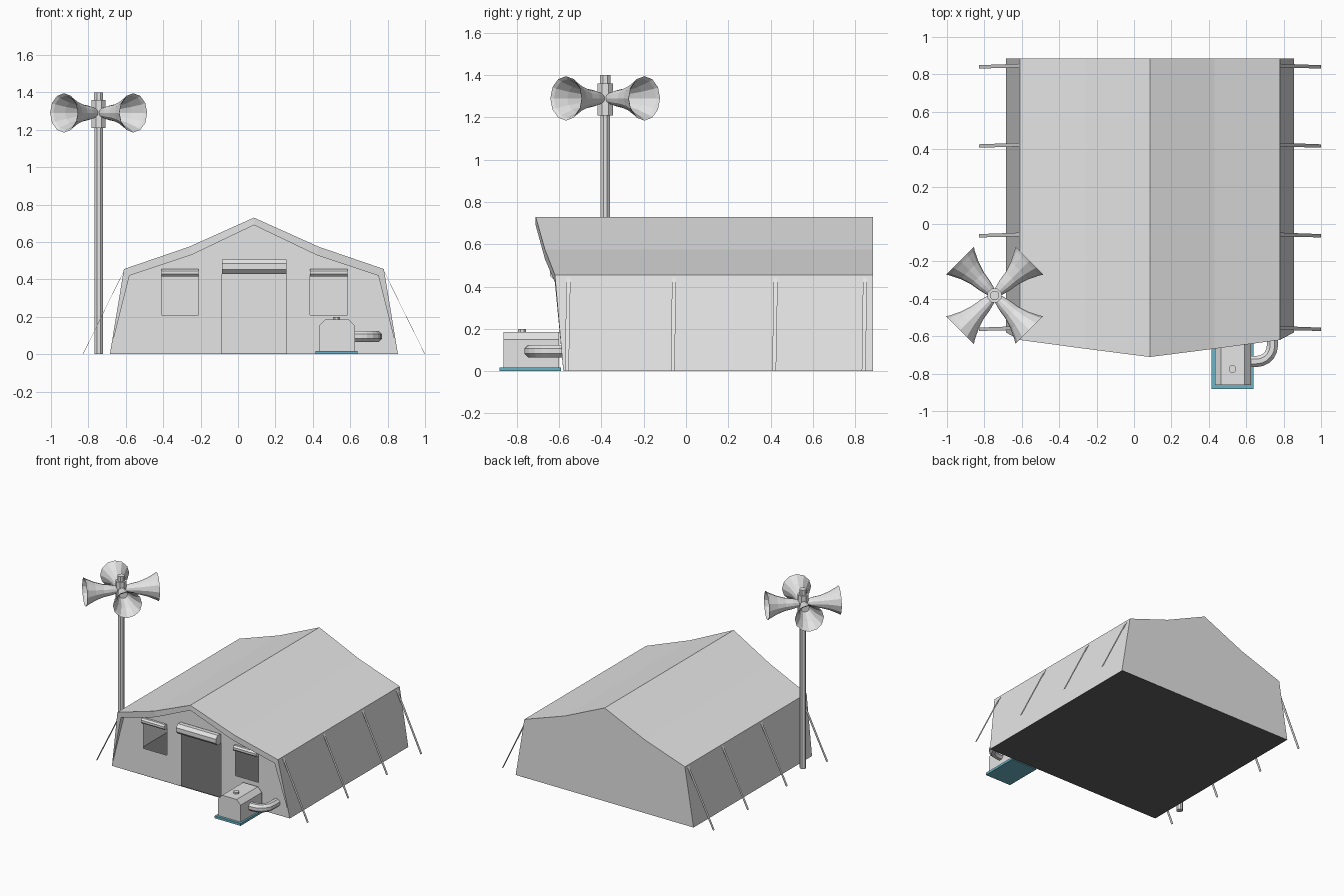
import bpy
import bmesh
from math import cos, sin, pi
from mathutils import Vector

cube = bpy.data.objects.get("Cube")
if cube:
    bpy.data.objects.remove(cube, do_unlink=True)


def material(name, r, g, b):
    m = bpy.data.materials.new(name)
    m.use_nodes = True
    m.diffuse_color = (r, g, b, 1)
    m.node_tree.nodes["Principled BSDF"].inputs["Base Color"].default_value = (r, g, b, 1)
    return m


GREY = material("light grey", 0.78, 0.78, 0.78)
DARK = material("dark floor grey", 0.12, 0.12, 0.12)
TEAL = material("teal", 0.15, 0.45, 0.55)


def finish(name, bm, mat, fix=True):
    if fix:
        bmesh.ops.recalc_face_normals(bm, faces=bm.faces)
    me = bpy.data.meshes.new(name)
    bm.to_mesh(me)
    bm.free()
    me.materials.append(mat)
    ob = bpy.data.objects.new(name, me)
    bpy.context.collection.objects.link(ob)
    return ob


def strip(bm, a, b):
    """Quads between two open loops of vertices."""
    for i in range(len(a) - 1):
        quad = []
        for v in (a[i], a[i + 1], b[i + 1], b[i]):
            if v not in quad:
                quad.append(v)
        bm.faces.new(quad)


def tube(name, path, radii, sides=8, mat=GREY, open_end=False):
    """Round section swept along a path, with a radius at each point."""
    bm = bmesh.new()
    pts = [Vector(p) for p in path]
    rings = []
    for i, p in enumerate(pts):
        t = (pts[min(i + 1, len(pts) - 1)] - pts[max(i - 1, 0)]).normalized()
        ref = Vector((0, 1, 0)) if abs(t.z) > 0.9 else Vector((0, 0, 1))
        u = ref.cross(t).normalized()
        v = t.cross(u)
        angles = [2 * pi * (k + 0.5) / sides for k in range(sides)]
        rings.append([bm.verts.new(p + radii[i] * (u * cos(a) + v * sin(a))) for a in angles])
    for a, b in zip(rings, rings[1:]):
        strip(bm, a + a[:1], b + b[:1])
    bm.faces.new(rings[0])
    if not open_end:
        bm.faces.new(rings[-1])
    return finish(name, bm, mat)


def prism(name, profile, y0, y1, mat):
    """Solid with an xz profile, extruded along y."""
    bm = bmesh.new()
    a, b = ([bm.verts.new((x, y, z)) for x, z in profile] for y in (y0, y1))
    strip(bm, a + a[:1], b + b[:1])
    bm.faces.new(a)
    bm.faces.new(b)
    return finish(name, bm, mat)


# Tent sections, half profiles mirrored about the ridge: offset, front y, height
MID = 0.085
BACK = 0.885
WALL = -0.58
outer_half = [(0.77, WALL, 0), (0.695, -0.62, 0.455), (0.345, -0.667, 0.575)]
inner_half = [(0.77, WALL, 0), (0.665, -0.62, 0.42), (0.335, -0.667, 0.53)]


def full(half, top):
    left = [(MID - d, y, z) for d, y, z in half]
    right = [(MID + d, y, z) for d, y, z in reversed(half)]
    return left + [(MID, -0.711, top)] + right


outer = full(outer_half, 0.73)
inner = full(inner_half, 0.69)

# Tent canvas: roof and sides, back gable, front rim and its underside
bm = bmesh.new()
front = [bm.verts.new(p) for p in outer]
back = [bm.verts.new((x, BACK, z)) for x, y, z in outer]
rim = [front[0]] + [bm.verts.new(p) for p in inner[1:-1]] + [front[-1]]
recess = [front[0]] + [bm.verts.new((x, WALL, z)) for x, y, z in inner[1:-1]] + [front[-1]]
strip(bm, front, back)
bm.faces.new(back)
strip(bm, front, rim)
strip(bm, rim, recess)
finish("tent_canvas", bm, GREY)

# Front wall, cut for the door and the two windows: x0, x1, z0, z1
openings = {"door": (-0.085, 0.26, 0, 0.44),
            "right_window": (-0.41, -0.21, 0.21, 0.44),
            "left_window": (0.385, 0.585, 0.21, 0.44)}
bm = bmesh.new()
bm.faces.new([bm.verts.new((x, WALL, z)) for x, y, z in inner])


def cut(co, no):
    bmesh.ops.bisect_plane(bm, geom=bm.verts[:] + bm.edges[:] + bm.faces[:],
                           plane_co=co, plane_no=no, dist=1e-5)


for x in [MID] + [x for o in openings.values() for x in o[:2]]:
    cut((x, 0, 0), (1, 0, 0))
for z in (0.21, 0.44):
    cut((0, 0, z), (0, 0, 1))
holes = []
for f in bm.faces:
    c = f.calc_center_median()
    if any(x0 < c.x < x1 and z0 < c.z < z1 for x0, x1, z0, z1 in openings.values()):
        holes.append(f)
bmesh.ops.delete(bm, geom=holes, context='FACES')
for f in bm.faces:
    f.normal_update()
    if f.normal.y > 0:
        f.normal_flip()
finish("front_wall", bm, GREY, fix=False)

# Ground sheet
prism("ground_sheet", [(MID - 0.768, 0), (MID + 0.768, 0), (MID + 0.767, 0.004),
                       (MID - 0.767, 0.004)], WALL, BACK, DARK)

# Rolled-up door and window flaps
for name, (x0, x1, z0, z1) in openings.items():
    r, z = (0.042, 0.468) if name == "door" else (0.022, 0.436)
    y = WALL - r * 0.6
    tube(name + "_roll", [(x0, y, z), (x1, y, z)], [r, r])

# Guy ropes: thin flat straps on both sides
for side, label in ((-1, "right"), (1, "left")):
    for i, y in enumerate((-0.56, -0.06, 0.42, 0.843)):
        bm = bmesh.new()
        top, foot = MID + side * 0.694, MID + side * 0.913
        for lift in (0, 0.002):
            q = [(top, y - 0.006, 0.445), (top, y + 0.014, 0.445),
                 (foot, y + 0.006, 0), (foot, y - 0.012, 0)]
            bm.faces.new([bm.verts.new((x + side * lift, b, z)) for x, b, z in q])
        bmesh.ops.bridge_loops(bm, edges=bm.edges[:])
        finish(f"{label}_guy_rope_{i + 1}", bm, GREY)

# Loudspeaker mast
PX, PY = -0.745, -0.382
for name, z0, z1, r in (("mast", 0, 1.21, 0.024), ("mast_hub", 1.21, 1.36, 0.04),
                        ("mast_cap", 1.36, 1.4, 0.026)):
    tube(name, [(PX, PY, z0), (PX, PY, z1)], [r, r])

# Four horns on the diagonals, with open hollow mouths
dist = (0.03, 0.075, 0.13, 0.19, 0.245, 0.262, 0.25, 0.19, 0.09)
radii = (0.026, 0.038, 0.047, 0.067, 0.094, 0.105, 0.092, 0.063, 0.03)
for i in range(4):
    a = pi / 4 + i * pi / 2
    bm = bmesh.new()
    rings = []
    for d, r in zip(dist, radii):
        ring = []
        for k in range(12):
            t = 2 * pi * k / 12
            ring.append(bm.verts.new((PX + d * cos(a) - r * cos(t) * sin(a),
                                      PY + d * sin(a) + r * cos(t) * cos(a),
                                      1.29 + r * sin(t))))
        rings.append(ring)
    for p, q in zip(rings, rings[1:]):
        strip(bm, p + p[:1], q + q[:1])
    bm.faces.new(rings[0])
    bm.faces.new(rings[-1])
    finish(f"horn_{i + 1}", bm, GREY)

# Heater: base plate, chamfered cabinet, cap and bent duct into the tent
prism("heater_base", [(0.415, 0), (0.64, 0), (0.64, 0.018), (0.415, 0.018)], -0.882, -0.59, TEAL)
prism("heater_cabinet", [(0.432, 0.018), (0.626, 0.018), (0.626, 0.15), (0.592, 0.186),
                         (0.466, 0.186), (0.432, 0.15)], -0.862, -0.6, GREY)
tube("heater_cap", [(0.527, -0.775, 0.18), (0.527, -0.775, 0.2)], [0.021, 0.021])
bend = [(0.655 + 0.085 * sin(t), -0.65 - 0.085 * cos(t), 0.095)
        for t in [k * pi / 10 for k in range(6)]]
duct = [(0.615, -0.735, 0.095)] + bend + [(0.74, -0.57, 0.095)]
tube("heater_duct", duct, [0.032] * len(duct))
